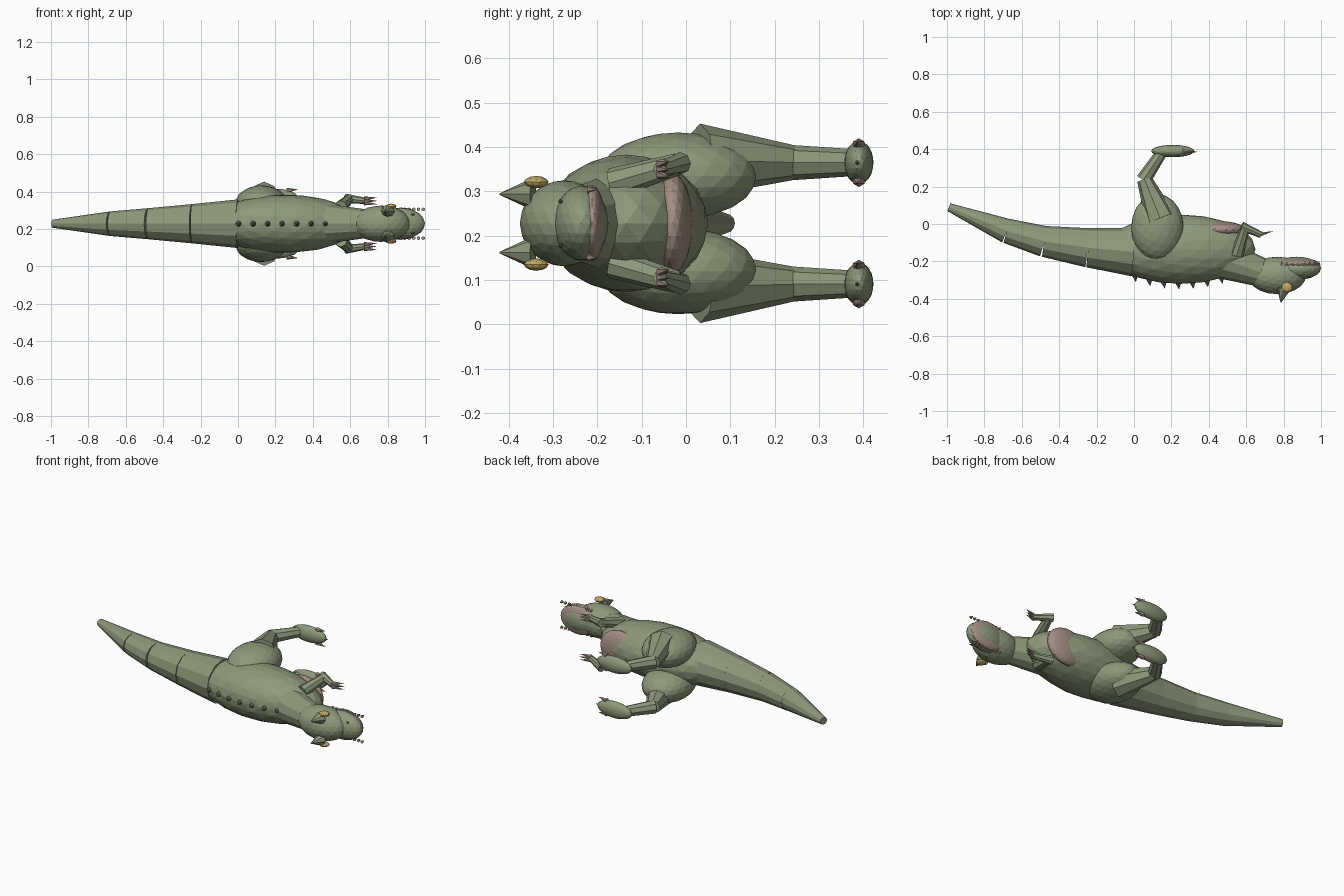
import bpy, bmesh
from mathutils import Vector, Matrix

if "Cube" in bpy.data.objects:
    bpy.data.objects.remove(bpy.data.objects["Cube"])

MID = 0.228  # height of the creature's symmetry plane (it lies on its side)


def mat(name, rgb):
    m = bpy.data.materials.new(name)
    m.diffuse_color = (*rgb, 1)
    m.use_nodes = True
    m.node_tree.nodes["Principled BSDF"].inputs["Base Color"].default_value = m.diffuse_color
    return m


GREEN = mat("moss green", (0.27, 0.32, 0.2))
DARK = mat("dark green", (0.16, 0.19, 0.12))
PINK = mat("dusty pink", (0.37, 0.28, 0.235))
GOLD = mat("gold", (0.52, 0.39, 0.13))


def finish(bm, name, m):
    me = bpy.data.meshes.new(name)
    bm.to_mesh(me)
    bm.free()
    me.materials.append(m)
    ob = bpy.data.objects.new(name, me)
    bpy.context.collection.objects.link(ob)
    return ob


def blob(name, c, r, m=GREEN, sub=3):
    """Faceted ellipsoid; c = (x, y, side offset)."""
    bm = bmesh.new()
    bmesh.ops.create_icosphere(bm, subdivisions=sub, radius=1)
    bm.transform(Matrix.Translation((c[0], c[1], MID + c[2])) @ Matrix.Diagonal((*r, 1)))
    return finish(bm, name, m)


def cone(name, a, b, r1, r2, m=GREEN, sides=8):
    """Tapered limb from a to b; points are (x, y, side offset)."""
    a, b = Vector(a), Vector(b)
    d = b - a
    bm = bmesh.new()
    bmesh.ops.create_cone(bm, cap_ends=True, segments=sides, radius1=r1, radius2=r2, depth=d.length)
    rot = d.to_track_quat('Z', 'Y').to_matrix().to_4x4()
    bm.transform(Matrix.Translation((a + b) / 2 + Vector((0, 0, MID))) @ rot)
    return finish(bm, name, m)


# Torso and chest patch
blob("torso", (0.25, -0.135, 0), (0.40, 0.185, 0.155))
blob("chest_patch", (0.46, -0.03, 0), (0.135, 0.045, 0.113), PINK)

# Tail: separate tapered segments that open slightly along the spine
tail = [(0.0, -0.15, 0.13), (-0.245, -0.127, 0.105), (-0.48, -0.093, 0.083),
        (-0.68, -0.037, 0.066), (-0.99, 0.09, 0.022)]
for i, (p, q) in enumerate(zip(tail, tail[1:])):
    cone(f"tail_segment_{i + 1}", (p[0], p[1], 0), (q[0], q[1], 0), p[2], q[2], sides=12)

# Neck and head
cone("neck", (0.48, -0.19, 0), (0.70, -0.265, 0), 0.105, 0.075, sides=12)
blob("skull", (0.765, -0.275, 0), (0.155, 0.10, 0.097))
blob("snout", (0.87, -0.237, 0), (0.13, 0.062, 0.084))
blob("lower_jaw", (0.872, -0.212, 0), (0.12, 0.03, 0.086), PINK)

# Spikes along the back
for i in range(7):
    x = 0.005 + i * 0.077
    y = -0.135 - 0.185 * (1 - ((x - 0.25) / 0.4) ** 2) ** 0.5
    cone(f"back_spike_{i + 1}", (x, y + 0.008, 0), (x + 0.005, y - 0.03, 0), 0.017, 0, DARK)

for s, side in ((1, "left"), (-1, "right")):
    # Face details
    cone(f"{side}_brow_horn", (0.80, -0.345, s * 0.066), (0.785, -0.42, s * 0.066), 0.037, 0.002)
    blob(f"{side}_eye", (0.818, -0.338, s * 0.093), (0.03, 0.028, 0.014), GOLD, 2)
    blob(f"{side}_nostril", (0.935, -0.283, s * 0.05), (0.012, 0.005, 0.006), DARK, 1)
    for i in range(9):
        x = 0.79 + i * 0.025
        cone(f"{side}_tooth_{i + 1}", (x, -0.223, s * 0.077), (x, -0.2, s * 0.077), 0.01, 0, PINK, 6)

    # Arm with three claws
    elbow, wrist = (0.595, -0.02, s * 0.133), (0.68, -0.058, s * 0.122)
    cone(f"{side}_upper_arm", (0.55, -0.165, s * 0.09), elbow, 0.035, 0.025)
    cone(f"{side}_forearm", (0.575, -0.012, s * 0.136), wrist, 0.025, 0.017)
    for i in (-1, 0, 1):
        cone(f"{side}_hand_claw_{i + 2}", (0.675, -0.056, s * 0.122 + i * 0.012),
             (0.745, -0.038, s * 0.122 + i * 0.018), 0.012, 0, PINK, 6)

    # Hind leg with clawed foot
    blob(f"{side}_thigh", (0.125, -0.018, s * 0.107), (0.14, 0.178, 0.098))
    cone(f"{side}_shin", (0.14, 0.03, s * 0.142), (0.055, 0.24, s * 0.137), 0.083, 0.04)
    cone(f"{side}_ankle", (0.05, 0.235, s * 0.137), (0.15, 0.385, s * 0.137), 0.04, 0.03)
    blob(f"{side}_foot", (0.207, 0.39, s * 0.137), (0.115, 0.033, 0.049))
    for i in (-1, 0, 1):
        x = 0.26 + (0.02 if i == 0 else 0)
        cone(f"{side}_foot_claw_{i + 2}", (x, 0.39, s * 0.137 + i * 0.04),
             (x + 0.06, 0.385, s * 0.137 + i * 0.047), 0.015, 0, PINK, 6)
